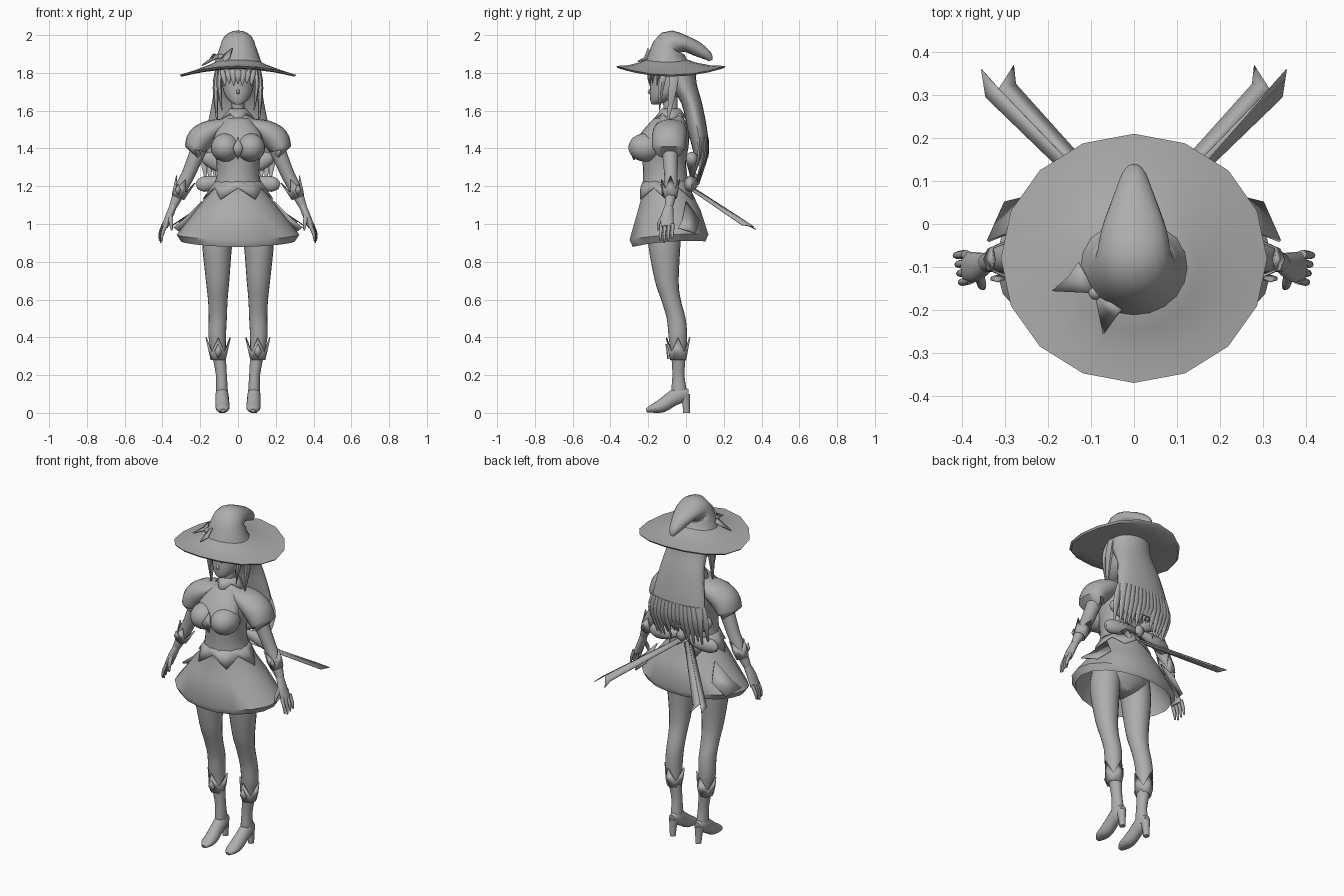
import bpy, bmesh, math, random
from mathutils import Vector, Matrix

default = bpy.data.objects.get("Cube")
if default:
    bpy.data.objects.remove(default)
random.seed(4)
X_AXIS, Y_AXIS = Vector((1, 0, 0)), Vector((0, 1, 0))

# one matte grey for the whole figure
grey = bpy.data.materials.new("matte grey")
grey.use_nodes = True
tone = (.42, .42, .42, 1)
grey.diffuse_color = tone
grey.node_tree.nodes["Principled BSDF"].inputs["Base Color"].default_value = tone
parts = []


def finish(name, bm, mirror=False, thickness=0):
    """Turn a bmesh into a named, optionally mirrored object."""
    bmesh.ops.recalc_face_normals(bm, faces=bm.faces)
    mesh = bpy.data.meshes.new(name)
    bm.to_mesh(mesh)
    bm.free()
    mesh.materials.append(grey)
    obj = bpy.data.objects.new(name, mesh)
    bpy.context.collection.objects.link(obj)
    if thickness:
        shell = obj.modifiers.new("thickness", 'SOLIDIFY')
        shell.thickness = thickness
        shell.offset = 0
    if mirror:
        obj.modifiers.new("mirror", 'MIRROR')
    parts.append(obj)
    return obj


def smooth_keys(keys, steps):
    """Pass a smooth curve through all keys."""
    last = len(keys) - 1
    result = []
    for i in range(last):
        a, b, c, d = [Vector(keys[min(max(i + j, 0), last)]) for j in (-1, 0, 1, 2)]
        for s in range(steps):
            t = s / steps
            result.append(b + (c - a) * (t / 2) + (a - b * 2.5 + c * 2 - d / 2) * t * t
                          + (b * 1.5 - a / 2 - c * 1.5 + d / 2) * t ** 3)
    return result + [Vector(keys[last])]


def sweep(name, keys, axis=None, sides=16, steps=3, mirror=False, warp=None):
    """Skin ellipses (x, y, z, radius, radius); without an axis they stay level."""
    keys = smooth_keys(keys, steps)
    centres = [Vector(k[:3]) for k in keys]
    bm = bmesh.new()
    rings = []
    for i, key in enumerate(keys):
        side, other = X_AXIS, Y_AXIS
        if axis:
            tangent = centres[min(i + 1, len(keys) - 1)] - centres[max(i - 1, 0)]
            side = axis
            other = tangent.cross(axis).normalized()
        ring = []
        for s in range(sides):
            angle = math.tau * s / sides
            co = centres[i] + side * key[3] * math.cos(angle) + other * key[4] * math.sin(angle)
            ring.append(bm.verts.new(warp(co) if warp else co))
        rings.append(ring)
    for low, high in zip(rings, rings[1:]):
        for s in range(sides):
            n = (s + 1) % sides
            bm.faces.new((low[s], low[n], high[n], high[s]))
    bm.faces.new(rings[0])
    bm.faces.new(rings[-1])
    return finish(name, bm, mirror)


def strand(name, start, mid, end, width, depth, mirror=False):
    """Flat lock of hair tapering to a point."""
    return sweep(name, [(*start, width * .8, depth), (*mid, width, depth), (*end, .002, .002)],
                 X_AXIS, sides=6, mirror=mirror)


def ball(name, centre, size, mirror=False):
    bm = bmesh.new()
    place = Matrix.Translation(centre) @ Matrix.Diagonal((*size, 1))
    bmesh.ops.create_uvsphere(bm, u_segments=20, v_segments=12, radius=1, matrix=place)
    return finish(name, bm, mirror)


def plate(name, outline, mirror=False, thickness=.008):
    bm = bmesh.new()
    bm.faces.new([bm.verts.new(p) for p in outline])
    return finish(name, bm, mirror, thickness)


def zigzag(name, centre, base, tip, height, points, mirror=False, lean=0):
    """Band whose free edge is cut into points."""
    bm = bmesh.new()
    turn = Matrix.Translation(centre) @ Matrix.Rotation(lean, 4, 'Y')
    pairs = []
    for s in range(points * 2):
        angle = math.pi * s / points
        reach = 1 if s % 2 == 0 else .35
        ring = []
        for k in (0, reach):
            rx, ry = [b + (t - b) * k for b, t in zip(base, tip)]
            ring.append(bm.verts.new(turn @ Vector((rx * math.cos(angle), ry * math.sin(angle), height * k))))
        pairs.append(ring)
    for a, b in zip(pairs, pairs[1:] + pairs[:1]):
        bm.faces.new((a[0], b[0], b[1], a[1]))
    return finish(name, bm, mirror, .006)


# hat: drooping brim, crown bent backwards, bow
def droop(co):
    return co - Vector((0, 0, co.x ** 2 * .5))


sweep("hat_brim", [(0, -.1, 1.87, .11, .11), (0, -.1, 1.855, .15, .15), (0, -.09, 1.84, .23, .22),
                   (0, -.08, 1.837, .31, .29), (0, -.08, 1.825, .3, .28), (0, -.09, 1.822, .2, .2),
                   (0, -.09, 1.82, .1, .1)], steps=1, warp=droop)
sweep("hat_crown", [(0, -.1, 1.84, .13, .125), (0, -.1, 1.89, .112, .1), (0, -.08, 1.95, .09, .08),
                    (0, -.01, 1.955, .075, .045), (0, .06, 1.925, .05, .038), (0, .115, 1.89, .028, .025),
                    (0, .13, 1.865, .01, .01)], X_AXIS, sides=20)
ball("hat_bow_knot", (-.09, -.16, 1.885), (.016, .016, .016))
plate("hat_bow_outer_loop", [(-.09, -.16, 1.89), (-.13, -.09, 1.9), (-.15, -.12, 1.87), (-.19, -.155, 1.84)])
plate("hat_bow_inner_loop", [(-.09, -.16, 1.88), (-.03, -.2, 1.93), (-.045, -.22, 1.88), (-.07, -.255, 1.86)])

# head and neck
sweep("head", [(0, -.165, 1.632, .015, .015), (0, -.142, 1.65, .045, .046), (0, -.11, 1.69, .073, .082),
               (0, -.09, 1.75, .085, .1), (0, -.08, 1.84, .09, .11)], sides=20)
sweep("nose", [(0, -.185, 1.72, .006, .004), (0, -.193, 1.695, .008, .01), (0, -.18, 1.685, .004, .004)], sides=8)
sweep("neck", [(0, -.08, 1.52, .05, .05), (0, -.08, 1.58, .034, .038), (0, -.085, 1.68, .036, .04)])

# hair: back mass, ragged ends, fringe and side locks
sweep("back_hair", [(0, -.03, 1.84, .115, .085), (0, -.02, 1.75, .122, .075), (0, .03, 1.64, .138, .055),
                    (0, .06, 1.5, .165, .052), (0, .078, 1.39, .175, .042), (0, .075, 1.31, .155, .024)], sides=20)
for i in range(15):
    u = i / 7 - 1
    rear = .07 + .04 * math.sqrt(1 - u * u)
    strand("hair_end", (u * .16, rear, 1.46), (u * .18, rear, 1.36),
           (u * .17, rear - .04, 1.2 + random.random() * .09), .022, .011)
for i in range(7):
    u = i / 3 - 1
    strand("fringe_lock", (u * .075, -.16 + .05 * u * u, 1.84), (u * .075, -.195 + .05 * u * u, 1.79),
           (u * .07, -.195 + .04 * u * u, 1.73 + .015 * (i % 2)), .017, .01)
strand("temple_lock", (.09, -.1, 1.83), (.1, -.13, 1.74), (.085, -.14, 1.6), .015, .018, True)
strand("long_side_lock", (.105, -.06, 1.83), (.118, -.07, 1.72), (.11, -.1, 1.52), .016, .025, True)

# dress: bodice, bust, collar, sleeves
sweep("bodice", [(0, -.105, 1.16, .14, .125), (0, -.11, 1.25, .115, .117), (0, -.115, 1.33, .115, .115),
                 (0, -.11, 1.42, .135, .125), (0, -.09, 1.5, .145, .105), (0, -.082, 1.56, .08, .07),
                 (0, -.08, 1.58, .035, .04)], sides=24)
ball("bust", (.067, -.215, 1.405), (.077, .09, .075), True)
sweep("upper_chest", [(0, -.2, 1.4, .13, .08), (0, -.17, 1.48, .12, .07), (0, -.12, 1.56, .06, .05)])
zigzag("collar", (0, -.08, 1.61), (.04, .045), (.1, .1), -.07, 4)
plate("chest_gem", [(0, -.27, 1.46), (.028, -.3, 1.4), (0, -.275, 1.34), (-.028, -.3, 1.4)])
sweep("sleeve", [(.06, -.08, 1.53, .07, .03), (.14, -.085, 1.495, .09, .058), (.2, -.09, 1.45, .09, .07),
                 (.228, -.09, 1.395, .085, .055), (.22, -.09, 1.4, .06, .04)], Y_AXIS, mirror=True)


# skirt: flared with a turned hem, open below
def hang(co):
    drop = max(0, 1.2 - co.z)
    return co + Vector((0, 0, drop * (co.x ** 2 * .5 + co.y * .25)))


sweep("skirt", [(0, -.105, 1.23, .115, .117), (0, -.1, 1.18, .14, .127), (0, -.09, 1.07, .225, .17),
                (0, -.09, .935, .325, .212), (0, -.09, .9, .3, .195), (0, -.09, .96, .28, .18),
                (0, -.09, 1.1, .17, .12)], steps=1, sides=18, warp=hang)
zigzag("bodice_points", (0, -.105, 1.225), (.12, .122), (.185, .157), -.095, 6)
plate("skirt_side_frill", [(.19, .0, 1.12), (.29, -.02, 1.02), (.34, -.04, .98), (.3, .05, .95), (.22, .07, 1.02)], True)
sweep("hips", [(0, -.1, 1.12, .14, .1), (0, -.1, 1.02, .17, .11), (0, -.1, .95, .14, .09), (0, -.1, .9, .03, .06)])

# back bow with two forked ribbon tails
sweep("upper_bow_loop", [(.01, .03, 1.26, .01, .015), (.1, .035, 1.32, .03, .045), (.165, .03, 1.35, .03, .035),
                         (.185, .03, 1.36, .01, .01)], Y_AXIS, mirror=True)
sweep("lower_bow_loop", [(.01, .03, 1.24, .01, .015), (.1, .035, 1.22, .03, .035), (.185, .02, 1.21, .03, .04),
                         (.22, .02, 1.2, .01, .015)], Y_AXIS, mirror=True)
ball("bow_knot", (0, .04, 1.24), (.03, .025, .035))
for edge, tip in ((-1, (.28, .37, .97)), (1, (.355, .36, .985))):
    plate("ribbon_tail", [(.03, .02, 1.205), (.315, .315, 1.015), tip, (.31 + edge * .035, .31 - edge * .015, .995),
                          (.03 + edge * .02, .02 - edge * .01, 1.19)], True, .004)

# arms and hands
sweep("arm", [(.17, -.085, 1.48, .045, .045), (.21, -.085, 1.39, .042, .042), (.26, -.08, 1.27, .036, .036),
              (.305, -.08, 1.18, .033, .033), (.345, -.09, 1.09, .022, .02)], Y_AXIS, mirror=True)
zigzag("glove_cuff", (.318, -.082, 1.14), (.032, .032), (.052, .048), .105, 4, True, -.4)
sweep("palm", [(.34, -.09, 1.1, .022, .019), (.365, -.1, 1.04, .034, .02), (.388, -.1, .985, .036, .017)],
      Y_AXIS, mirror=True)
for i in range(4):
    y = -.13 + i * .02
    x = .385 + i * .004
    sweep("finger", [(x - .005, y, 1, .01, .011), (x + .015, y * 1.04, .95, .009, .009),
                     (x + .02, y * 1.05, .9 + .01 * abs(i - 1), .004, .004)], Y_AXIS, 8, mirror=True)
sweep("thumb", [(.362, -.11, 1.06, .012, .012), (.355, -.14, 1.01, .011, .011), (.35, -.15, .965, .004, .004)],
      Y_AXIS, 8, mirror=True)

# legs, boots and heels
sweep("leg", [(.095, -.11, 1.02, .085, .085), (.11, -.115, .9, .08, .086), (.108, -.102, .7, .062, .063),
              (.107, -.08, .6, .052, .052), (.107, -.052, .5, .048, .05), (.11, -.043, .4, .046, .049),
              (.1, -.04, .3, .036, .038), (.088, -.04, .2, .029, .032), (.085, -.037, .12, .031, .04),
              (.085, -.03, .08, .03, .035)], sides=20, mirror=True)
zigzag("boot_cuff", (.105, -.042, .28), (.037, .04), (.064, .062), .12, 4, True)
sweep("foot", [(.085, .012, .1, .02, .025), (.085, -.03, .098, .034, .045), (.084, -.08, .07, .036, .04),
               (.082, -.13, .037, .038, .036), (.081, -.18, .022, .034, .022), (.08, -.21, .012, .014, .01)],
      X_AXIS, mirror=True)
sweep("heel", [(.085, -.008, .1, .027, .03), (.085, .0, .05, .02, .02), (.085, .003, 0, .016, .018)], mirror=True)
for name, x, y, z, w in (("boot_front_gem", .105, -.1, .325, .02), ("cuff_front_gem", .318, -.127, 1.18, .016)):
    plate(name, [(x, y - .005, z + w * 2), (x + w, y, z), (x, y + .005, z - w * 2), (x - w, y, z)], True)

# smooth shading that keeps hard edges
bpy.ops.object.select_all(action='DESELECT')
for part in parts:
    part.select_set(True)
bpy.context.view_layer.objects.active = parts[0]
bpy.ops.object.shade_smooth_by_angle(angle=math.radians(50))
